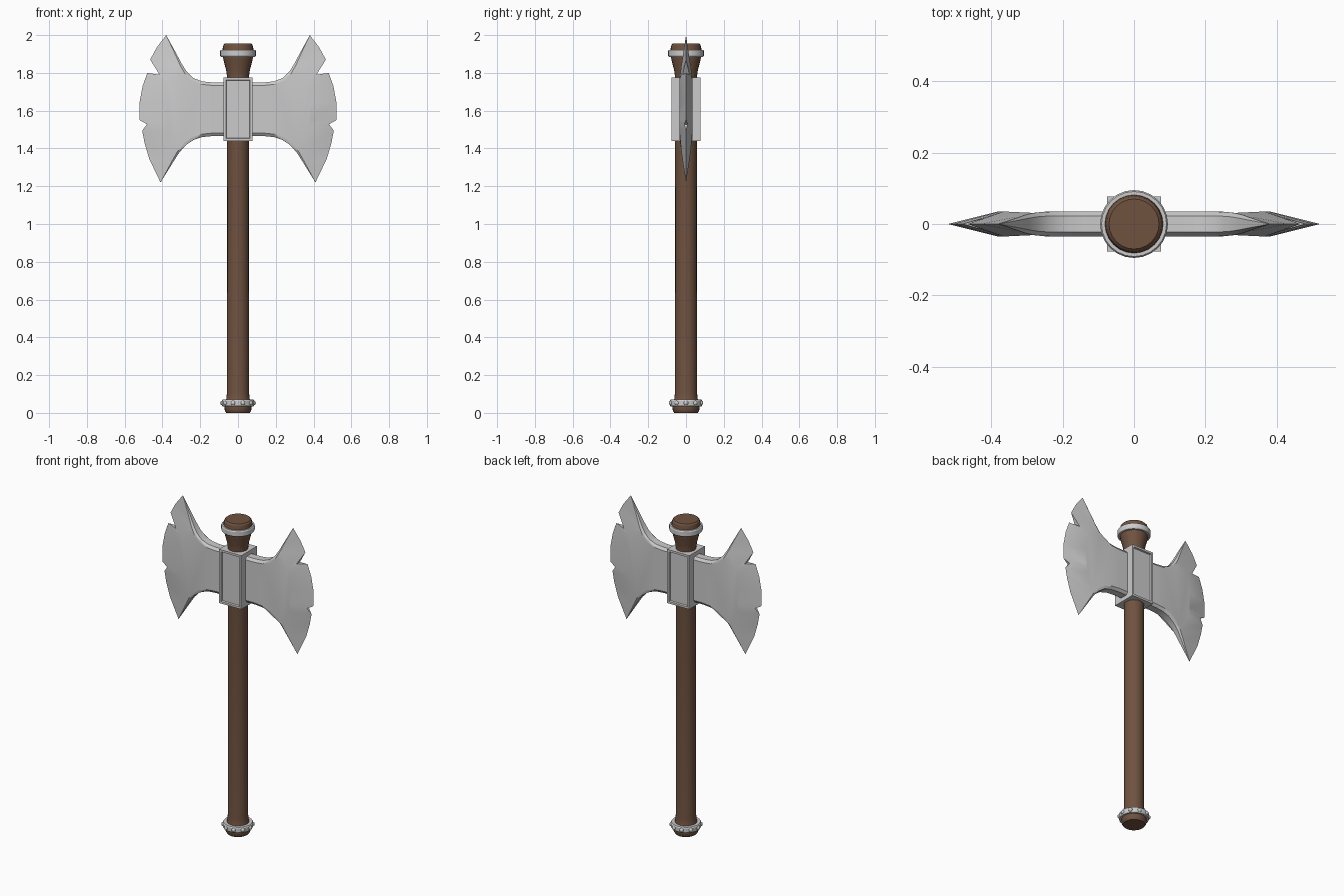
import bpy, bmesh, math
from mathutils import Vector, Matrix

if "Cube" in bpy.data.objects:
    bpy.data.objects.remove(bpy.data.objects["Cube"])

wood = bpy.data.materials.new("wood")
wood.diffuse_color = (0.16, 0.085, 0.05, 1)
wood.use_nodes = True
wood.node_tree.nodes["Principled BSDF"].inputs["Base Color"].default_value = wood.diffuse_color


def finish(name, bm, mat=None, angle=30):
    bmesh.ops.recalc_face_normals(bm, faces=bm.faces)
    me = bpy.data.meshes.new(name)
    bm.to_mesh(me)
    bm.free()
    ob = bpy.data.objects.new(name, me)
    bpy.context.collection.objects.link(ob)
    if mat:
        me.materials.append(mat)
    bpy.ops.object.select_all(action='DESELECT')
    ob.select_set(True)
    bpy.context.view_layer.objects.active = ob
    bpy.ops.object.shade_smooth_by_angle(angle=math.radians(angle))
    return ob


def lathe(bm, profile, closed=False, sides=24):
    pts = profile + profile[:1] if closed else profile
    vs = [bm.verts.new((r, 0, z)) for r, z in pts]
    es = [bm.edges.new(p) for p in zip(vs, vs[1:])]
    bmesh.ops.spin(bm, geom=vs + es, cent=(0, 0, 0), axis=(0, 0, 1),
                   angle=math.tau, steps=sides, use_duplicate=False)
    bmesh.ops.remove_doubles(bm, verts=bm.verts, dist=1e-4)


# wooden handle with flared top and rounded butt
bm = bmesh.new()
lathe(bm, [(0, 0), (.062, 0), (.07, .012), (.072, .04), (.062, .075), (.058, .11),
           (.057, .9), (.058, 1.78), (.063, 1.815), (.076, 1.865), (.083, 1.9),
           (.081, 1.93), (.077, 1.948), (.07, 1.955), (0, 1.955)])
finish("handle", bm, wood)

# metal rings
for name, z0, z1, r in (("top_ring", 1.885, 1.922, .095), ("bottom_ring", .035, .07, .086)):
    bm = bmesh.new()
    lathe(bm, [(.06, z0), (r - .004, z0), (r, z0 + .006), (r, z1 - .006),
               (r - .004, z1), (.06, z1)], closed=True)
    finish(name, bm)

# studs around the bottom ring
bm = bmesh.new()
for i in range(10):
    a = math.tau * i / 10
    bmesh.ops.create_icosphere(bm, subdivisions=2, radius=.013,
        matrix=Matrix.Translation((.082 * math.cos(a), .082 * math.sin(a), .0525)))
finish("ring_studs", bm)

# socket block with recessed front and back panels
bm = bmesh.new()
bmesh.ops.create_cube(bm, size=1, matrix=Matrix.Translation((0, 0, 1.607))
                      @ Matrix.Diagonal((.152, .154, .335, 1)))
for f in [f for f in bm.faces if abs(f.normal.y) > .9]:
    bmesh.ops.inset_region(bm, faces=[f], thickness=.018)
    bmesh.ops.inset_region(bm, faces=[f], thickness=.004, depth=-.01)
finish("socket", bm)

# double blade: one quarter built, then mirrored in y and x
T = .035
# concave rims from the middle to the horn tip (x, z, half thickness)
top = [(0, 1.75, T), (.14, 1.75, T), (.19, 1.755, T), (.235, 1.772, T),
       (.27, 1.805, .031), (.295, 1.843, .025), (.32, 1.89, .017), (.38, 2.0, 0)]
bottom = [(0, 1.465, T), (.14, 1.465, T), (.19, 1.46, T), (.235, 1.445, T),
          (.275, 1.418, .031), (.31, 1.38, .025), (.345, 1.325, .017), (.41, 1.22, 0)]
# cutting edge from top tip to bottom tip (x, z, half thickness in the notches)
edge = [(.38, 2.0, 0), (.43, 1.935, 0), (.465, 1.87, 0), (.415, 1.79, .018),
        (.48, 1.80, 0), (.505, 1.73, 0), (.521, 1.645, 0), (.521, 1.55, 0),
        (.482, 1.528, .009), (.507, 1.495, 0), (.495, 1.43, 0), (.47, 1.345, 0),
        (.41, 1.22, 0)]
ridge = [(.365, 1.76), (.375, 1.70), (.38, 1.64), (.38, 1.55), (.38, 1.528), (.378, 1.495)]

bm = bmesh.new()
cache = {}


def vert(x, z, y):
    key = (round(x, 4), round(z, 4), round(y, 4))
    if key not in cache:
        cache[key] = bm.verts.new((x, -y, z))
    return cache[key]


def face(*vs):
    vs = list(dict.fromkeys(vs))
    if len(vs) > 2:
        return bm.faces.new(vs)


def rim(curve, side):
    """Softened rim; returns the inset face verts."""
    inner = []
    for i, (x, z, t) in enumerate(curve):
        a, b = curve[max(i - 1, 0)], curve[min(i + 1, len(curve) - 1)]
        d = Vector((b[0] - a[0], b[1] - a[1])).normalized() * .016 * t / T * side
        inner.append(vert(x + d.y if i else 0, z - d.x, t))
    outer = [[vert(x, z, t * k) for x, z, t in curve] for k in (0, .65)] + [inner]
    for a, b in zip(outer, outer[1:]):
        for i in range(len(curve) - 1):
            face(a[i], a[i + 1], b[i + 1], b[i])
    return inner


up, low = rim(top, 1), rim(bottom, -1)
rd = [vert(x, z, T) for x, z in ridge]
body = face(*up[:6], *rd, *low[5::-1])
inner = [up[7], up[6], up[5], rd[0], rd[0], *rd[1:], low[5], low[6], low[7]]
ed = [vert(*p) for p in edge]
mid = [vert(x, z, 0) for x, z, t in edge]
for i in range(len(edge) - 1):
    face(ed[i], ed[i + 1], inner[i + 1], inner[i])
    face(mid[i], mid[i + 1], ed[i + 1], ed[i])
bmesh.ops.triangulate(bm, faces=[body])
for axis in 'YX':
    bmesh.ops.mirror(bm, geom=bm.verts[:] + bm.edges[:] + bm.faces[:],
                     axis=axis, merge_dist=1e-4)
bmesh.ops.remove_doubles(bm, verts=bm.verts, dist=1e-4)
finish("blade", bm, angle=25)
